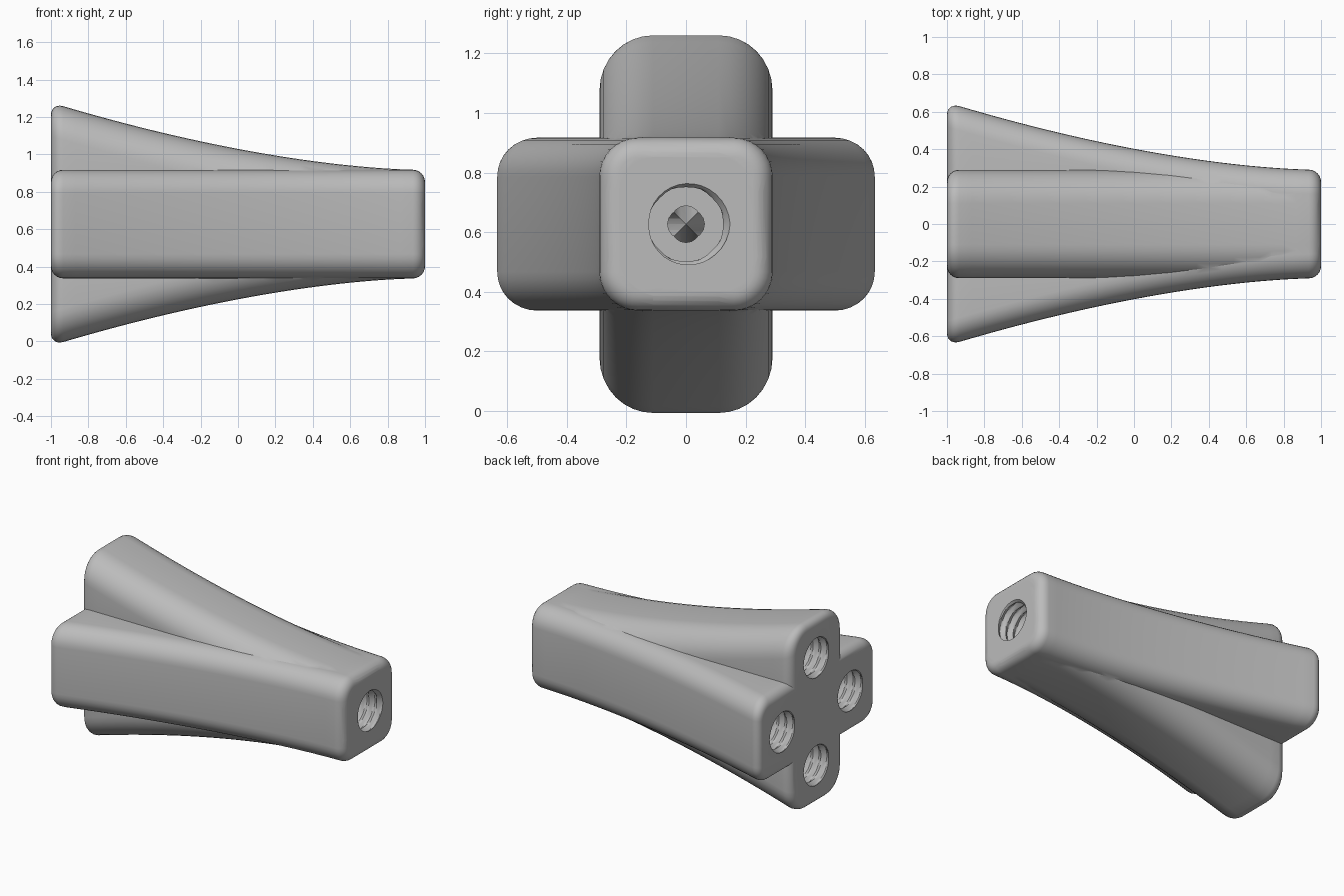
import bpy, bmesh
from math import sin, cos, pi
from mathutils import Matrix, Vector

cube = bpy.data.objects.get("Cube")
if cube:
    bpy.data.objects.remove(cube)

MID = 0.627      # height of the centre line
HALF = 0.29      # half thickness of every arm
EDGE = 0.065     # rounding of the end faces
HOLE = 0.37      # distance of the rear sockets from the centre line

grey = bpy.data.materials.new("plain grey")
grey.use_nodes = True
colour = (0.5, 0.5, 0.5, 1)
grey.diffuse_color = colour
grey.node_tree.nodes["Principled BSDF"].inputs["Base Color"].default_value = colour


def loft(name, rings):
    """Skin a list of closed rings and cap both ends."""
    bm = bmesh.new()
    loops = [[bm.verts.new(p) for p in ring] for ring in rings]
    n = len(loops[0])
    for a, b in zip(loops, loops[1:]):
        for i in range(n):
            bm.faces.new((a[i], a[(i + 1) % n], b[(i + 1) % n], b[i]))
    bm.faces.new(loops[0])
    bm.faces.new(loops[-1])
    bmesh.ops.recalc_face_normals(bm, faces=bm.faces)
    mesh = bpy.data.meshes.new(name)
    bm.to_mesh(mesh)
    bm.free()
    mesh.materials.append(grey)
    obj = bpy.data.objects.new(name, mesh)
    bpy.context.collection.objects.link(obj)
    return obj


def flare(x):
    return HALF + 0.342 * (max(0, 0.98 - x) / 1.92) ** 1.66


def rounded_ring(x, inset, radius, upright):
    """Rounded rectangle across the x axis, wide in y or in z."""
    r = radius - inset
    w, h = flare(x) - inset - r, HALF - inset - r
    pts = []
    for k, (sy, sz) in enumerate(((1, 1), (-1, 1), (-1, -1), (1, -1))):
        for s in range(9):
            t = (k + s / 8) * pi / 2
            u, v = sy * w + r * cos(t), sz * h + r * sin(t)
            pts.append((x, v, u + MID) if upright else (x, u, v + MID))
    return pts


def arm_pair(name, radius, upright):
    steps = [i / 6 * pi / 2 for i in range(7)]
    stations = [(-1 + EDGE * (1 - sin(t)), EDGE * (1 - cos(t))) for t in steps]
    span = 2 - 2 * EDGE
    stations += [(-1 + EDGE + span * i / 28, 0) for i in range(1, 28)]
    stations += [(1 - EDGE * (1 - sin(t)), EDGE * (1 - cos(t))) for t in reversed(steps)]
    # the rear rounding runs from the end face inward, the front one outward
    rear = sorted(stations[:7])
    front = sorted(stations[-7:])
    return loft(name, [rounded_ring(x, d, radius, upright)
                       for x, d in rear + stations[7:-7] + front])


def thread_cutter(name, x, y, z, side, depth=0.42, pitch=0.06, seg=32):
    """Helical screw thread bored inward from an end face."""
    rings = []
    for i in range(int((depth + 0.06) / pitch * 8)):
        along = i * pitch / 8 - 0.06
        ring = []
        for j in range(seg):
            phase = (along / pitch + j / seg) % 1
            r = 0.124 + 0.024 * abs(2 * phase - 1)
            t = 2 * pi * j / seg
            ring.append((x - side * along, y + r * cos(t), z + r * sin(t)))
        rings.append(ring)
    return loft(name, rings)


def channel_cutter(name, a, b, radius=0.05):
    a, b = Vector(a), Vector(b)
    turn = (b - a).to_track_quat('Z', 'Y')
    ring = [Vector((radius * cos(2 * pi * i / 16), radius * sin(2 * pi * i / 16), 0))
            for i in range(16)]
    return loft(name, [[p + turn @ v for v in ring] for p in (a, b)])


def combine(target, other, operation):
    mod = target.modifiers.new(operation, 'BOOLEAN')
    mod.operation = operation
    mod.solver = 'EXACT'
    mod.object = other
    bpy.context.view_layer.objects.active = target
    bpy.ops.object.modifier_apply(modifier=mod.name)
    bpy.data.objects.remove(other)


# Flared cross-shaped body
body = arm_pair("splitter_body", 0.13, False)
combine(body, arm_pair("upright_arms", 0.18, True), 'UNION')

# Single threaded socket at the narrow end
combine(body, thread_cutter("outlet_thread", 1, 0, MID, 1), 'DIFFERENCE')

# Four threaded sockets at the wide end, joined to the outlet by channels
for y, z in ((HOLE, 0), (-HOLE, 0), (0, HOLE), (0, -HOLE)):
    combine(body, thread_cutter("inlet_thread", -1, y, MID + z, -1), 'DIFFERENCE')
    combine(body, channel_cutter("channel", (0.62, 0, MID), (-0.62, y, MID + z)), 'DIFFERENCE')

# Smooth shading with crisp creases
bpy.ops.object.select_all(action='DESELECT')
body.select_set(True)
bpy.context.view_layer.objects.active = body
bpy.ops.object.shade_smooth_by_angle(angle=pi / 6)
